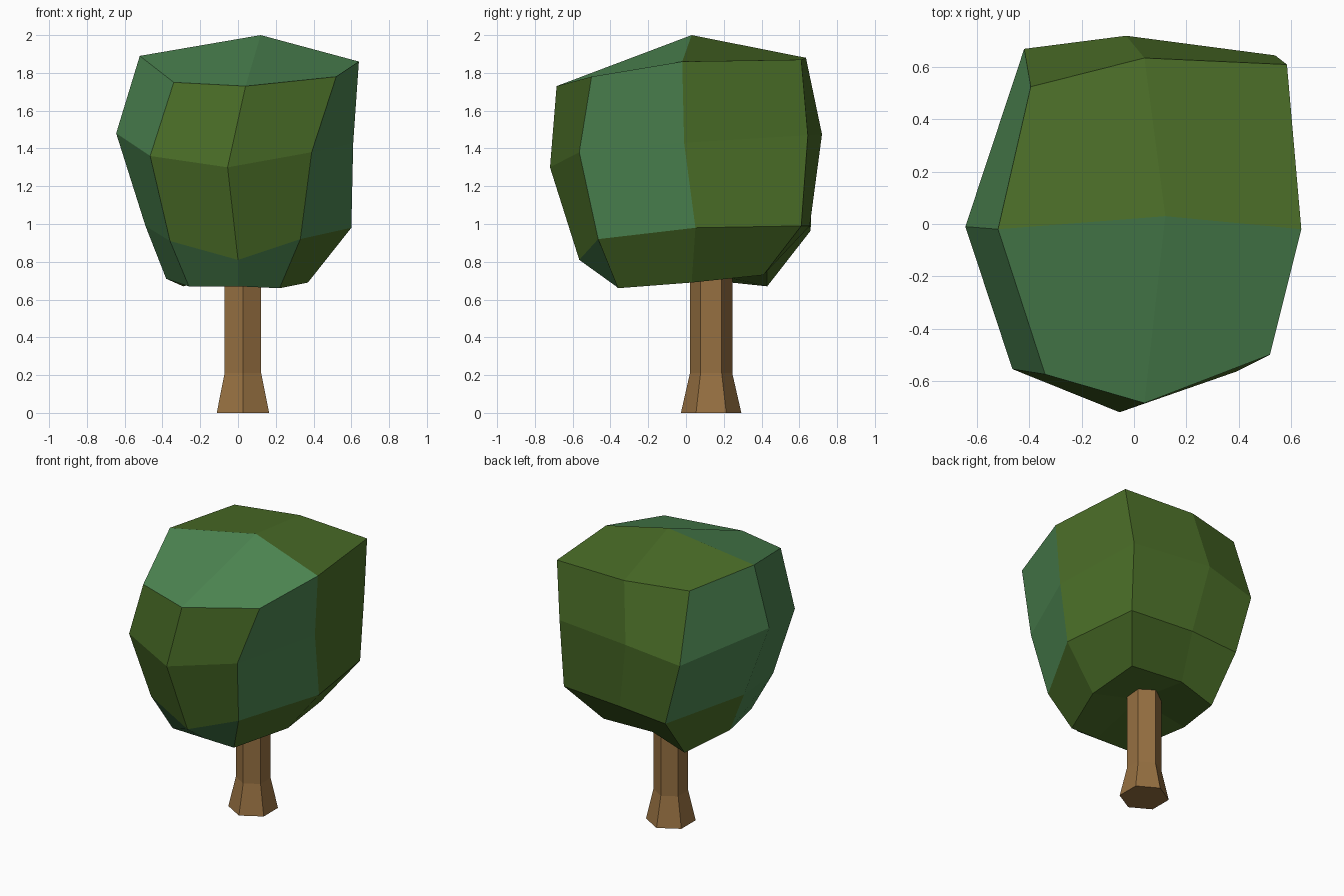
import bpy, bmesh, math

if "Cube" in bpy.data.objects:
    bpy.data.objects.remove(bpy.data.objects["Cube"])


def material(name, rgb):
    m = bpy.data.materials.new(name)
    m.diffuse_color = (*rgb, 1)
    m.use_nodes = True
    m.node_tree.nodes["Principled BSDF"].inputs["Base Color"].default_value = m.diffuse_color
    return m


def finish(bm, name, mats):
    bmesh.ops.recalc_face_normals(bm, faces=bm.faces)
    mesh = bpy.data.meshes.new(name)
    bm.to_mesh(mesh)
    bm.free()
    for m in mats:
        mesh.materials.append(m)
    ob = bpy.data.objects.new(name, mesh)
    bpy.context.collection.objects.link(ob)
    return ob


def loft(bm, rings):
    """Join stacked rings with quads; returns rings of verts and rows of faces."""
    vs = [[bm.verts.new(p) for p in ring] for ring in rings]
    n = len(vs[0])
    rows = [[bm.faces.new((a[i], a[(i + 1) % n], b[(i + 1) % n], b[i]))
             for i in range(n)] for a, b in zip(vs, vs[1:])]
    return vs, rows


bark = material("bark", (0.305, 0.162, 0.053))
leaf = material("leaf_green", (0.07, 0.156, 0.021))
leaf_cool = material("leaf_cool_green", (0.075, 0.24, 0.085))

# Trunk: flared six-sided column
bm = bmesh.new()
profile = [(0.16, 0.0), (0.112, 0.21), (0.112, 0.85)]
rings = [[(0.026 + r * math.sin(k * math.pi / 3),
           0.133 - r * math.cos(k * math.pi / 3), z) for k in range(6)]
         for r, z in profile]
vs, _ = loft(bm, rings)
bm.faces.new(vs[0])
bm.faces.new(vs[-1])
finish(bm, "trunk", [bark])

# Crown: irregular block in four rings of eight,
# each ring ordered front, front right, right, back right, back ... front left
bottom = [(0.0, -0.37, 0.67), (0.22, -0.36, 0.66), (0.37, 0.03, 0.69), (0.36, 0.41, 0.73),
          (-0.04, 0.43, 0.75), (-0.29, 0.43, 0.67), (-0.38, 0.05, 0.71), (-0.26, -0.36, 0.67)]
low = [(0.0, -0.565, 0.81), (0.33, -0.465, 0.92), (0.60, 0.05, 0.98), (0.53, 0.61, 0.99),
       (0.06, 0.655, 0.99), (-0.30, 0.66, 0.965), (-0.49, 0.05, 0.99), (-0.36, -0.46, 0.91)]
middle = [(-0.055, -0.72, 1.30), (0.39, -0.565, 1.38), (0.61, -0.01, 1.43), (0.54, 0.645, 1.47),
          (-0.03, 0.72, 1.475), (-0.42, 0.67, 1.41), (-0.645, -0.01, 1.48), (-0.465, -0.555, 1.36)]
top = [(0.04, -0.685, 1.73), (0.52, -0.50, 1.78), (0.64, -0.02, 1.86), (0.585, 0.61, 1.87),
       (0.04, 0.635, 1.88), (-0.395, 0.525, 1.88), (-0.52, -0.02, 1.89), (-0.34, -0.575, 1.75)]

bm = bmesh.new()
vs, rows = loft(bm, [bottom, low, middle, top])
peak = bm.verts.new((0.12, 0.03, 2.0))
hollow = bm.verts.new((0.03, 0.08, 0.75))
crown_top = []
for k in (0, 2, 4, 6):
    t, b = vs[3], vs[0]
    crown_top.append(bm.faces.new((t[k], t[k + 1], t[(k + 2) % 8], peak)))
    bm.faces.new((hollow, b[(k + 2) % 8], b[k + 1], b[k]))

# Cooler green on the front of the top, the sides and the front underside
cool = [crown_top[0], crown_top[3], rows[0][0], rows[0][7], rows[0][6]]
for row in rows[1:]:
    cool += [row[1], row[5], row[6]]
for f in cool:
    f.material_index = 1
finish(bm, "crown", [leaf, leaf_cool])
